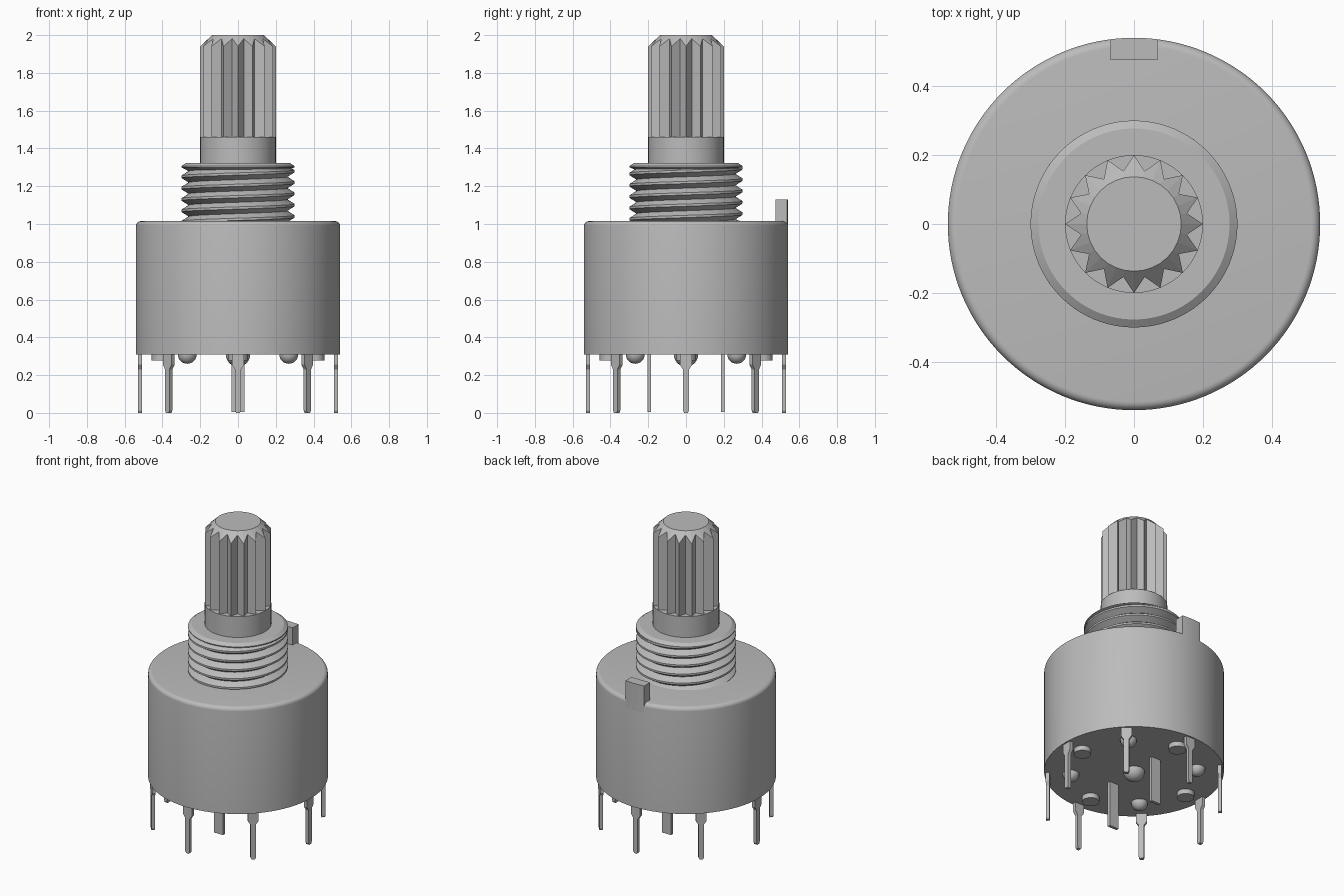
import bpy, bmesh, math
from mathutils import Matrix

cube = bpy.data.objects.get("Cube")
if cube:
    bpy.data.objects.remove(cube)

TAU = 2 * math.pi
grey = bpy.data.materials.new("plain grey")
grey.use_nodes = True
COLOUR = (0.5, 0.5, 0.5, 1)
grey.diffuse_color = COLOUR
grey.node_tree.nodes["Principled BSDF"].inputs["Base Color"].default_value = COLOUR


def finish(name, bm, smooth=None):
    bmesh.ops.remove_doubles(bm, verts=bm.verts, dist=0.0002)
    bmesh.ops.recalc_face_normals(bm, faces=bm.faces)
    mesh = bpy.data.meshes.new(name)
    bm.to_mesh(mesh)
    bm.free()
    mesh.materials.append(grey)
    obj = bpy.data.objects.new(name, mesh)
    bpy.context.collection.objects.link(obj)
    if smooth:
        bpy.ops.object.select_all(action='DESELECT')
        bpy.context.view_layer.objects.active = obj
        obj.select_set(True)
        bpy.ops.object.shade_smooth_by_angle(angle=math.radians(smooth))
    return obj


def skin(bm, rings):
    """Join equal closed rings of points and cap both ends."""
    rows = [[bm.verts.new(p) for p in ring] for ring in rings]
    n = len(rows[0])
    for a, b in zip(rows, rows[1:]):
        for i in range(n):
            j = (i + 1) % n
            bm.faces.new((a[i], a[j], b[j], b[i]))
    bm.faces.new(rows[0][::-1])
    bm.faces.new(rows[-1])


def circle(r, z, n):
    return [(r * math.cos(TAU * i / n), r * math.sin(TAU * i / n), z) for i in range(n)]


def lathe(name, profile, n=96):
    bm = bmesh.new()
    skin(bm, [circle(r, z, n) for r, z in profile])
    return finish(name, bm, 30)


def prism(name, outline, offset, matrix=Matrix()):
    """Extrude an outline of points by an offset vector."""
    bm = bmesh.new()
    skin(bm, [outline, [tuple(a + b for a, b in zip(p, offset)) for p in outline]])
    bm.transform(matrix)
    return finish(name, bm)


# Body with a rounded top rim
R, BASE, TOP, FILLET = 0.54, 0.31, 1.015, 0.025
rim = [(R - FILLET + FILLET * math.cos(a), TOP - FILLET + FILLET * math.sin(a))
       for a in [math.pi / 2 * k / 6 for k in range(7)]]
lathe("body", [(R, BASE)] + rim, 128)

# Locating tab whose outer side follows the body
arc = [(x, math.sqrt(R * R - x * x), 0.95) for x in [0.068 * (1 - k / 4) for k in range(9)]]
prism("locating_tab", [(-0.068, 0.475, 0.95), (0.068, 0.475, 0.95)] + arc, (0, 0, 0.18))

# Helical thread: triangular ridges with narrow flat crests
LOW, HIGH, PITCH, STEPS = 1.01, 1.30, 0.06, 72
bm = bmesh.new()
turns = [(t, r) for t, r in ((0, 0.262), (0.4, 0.3), (0.6, 0.3))]
ridge = [((k + t) * PITCH, r) for k in range(-1, 6) for t, r in turns]
columns = []
for i in range(STEPS + 1):
    a = TAU * i / STEPS
    column = []
    for h, r in ridge:
        z = min(max(LOW + h + PITCH * i / STEPS, LOW), HIGH)
        column.append(bm.verts.new((r * math.cos(a), r * math.sin(a), z)))
    columns.append(column)
for a, b in zip(columns, columns[1:]):
    for k in range(len(ridge) - 1):
        bm.faces.new((a[k], b[k], b[k + 1], a[k + 1]))
finish("thread", bm, 25)
lathe("bushing_end", [(0.262, 1.0), (0.262, 1.285), (0.3, 1.30), (0.3, 1.306), (0.277, 1.322)])

# Shaft: plain collar, then splines with a conical tip
lathe("shaft_collar", [(0.2, 1.3), (0.2, 1.46)], 64)
TEETH, TIP, ROOT, FLAT = 16, 0.2, 0.157, 0.137


def star(z_of):
    pts = []
    for i in range(TEETH * 2):
        r = ROOT if i % 2 else TIP
        a = math.pi * i / TEETH
        pts.append((r * math.cos(a), r * math.sin(a), z_of(r)))
    return pts


bm = bmesh.new()
skin(bm, [star(lambda r: 1.45), star(lambda r: 2 - (r - FLAT) * 0.95), circle(FLAT, 2, TEETH * 2)])
finish("splined_shaft", bm)

# Eight stepped pins around the edge
half = [(0.033, 0.32), (0.033, 0.255), (0.016, 0.23), (0.016, 0.012), (0.01, 0)]
outline = [(0.508, y, z) for y, z in half] + [(0.508, -y, z) for y, z in reversed(half)]
for i in range(8):
    prism(f"edge_pin_{i + 1}", outline, (0.022, 0, 0), Matrix.Rotation(TAU * i / 8, 4, 'Z'))

# Two flat inner pins
for name, y in (("front_inner_pin", -0.195), ("back_inner_pin", 0.195)):
    bm = bmesh.new()
    bmesh.ops.create_cube(bm, size=1, matrix=Matrix.Translation((0, y, 0.163))
                          @ Matrix.Diagonal((0.068, 0.02, 0.314, 1)))
    finish(name, bm)


# Underside: round bumps and flat feet
def bump(name, x, y, r):
    bm = bmesh.new()
    bmesh.ops.create_uvsphere(bm, u_segments=32, v_segments=16, radius=r,
                              matrix=Matrix.Translation((x, y, BASE)))
    finish(name, bm, 40)


bump("centre_bump", 0, 0, 0.065)
for i in range(4):
    a = TAU * i / 4
    bump(f"bump_{i + 1}", 0.38 * math.cos(a + TAU / 8), 0.38 * math.sin(a + TAU / 8), 0.05)
    foot = lathe(f"foot_{i + 1}", [(0.052, 0.278), (0.052, 0.32)], 32)
    foot.location = (0.405 * math.cos(a), 0.405 * math.sin(a), 0)
